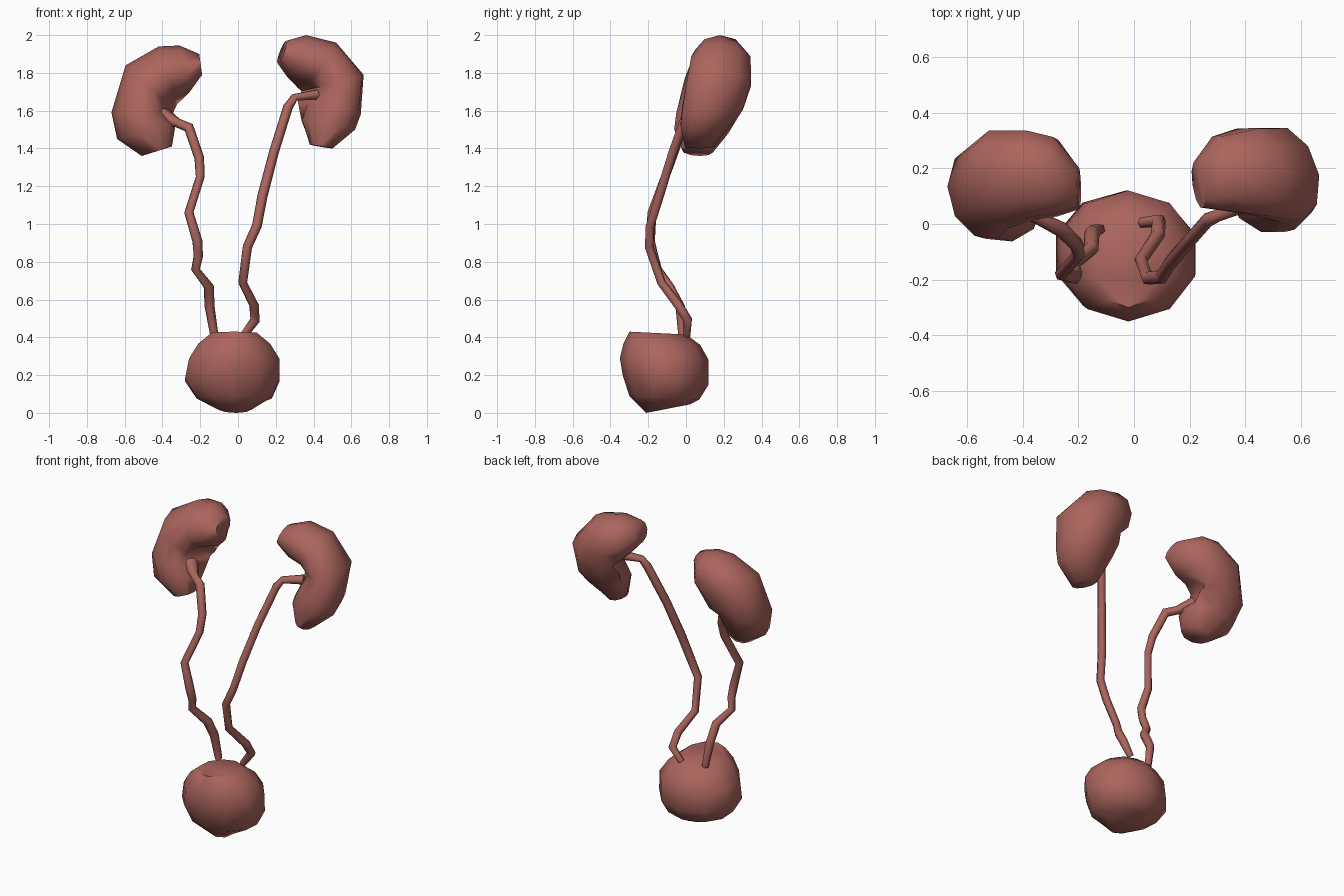
import bpy, bmesh, math
from mathutils import Vector

tissue = bpy.data.materials.new("tissue")
tissue.diffuse_color = (0.41, 0.13, 0.11, 1)


def loft(name, sections, sides=10):
    """Skin elliptical rings: edge a, opposite edge b, half-width vector, bulge of one quadrant."""
    bm = bmesh.new()
    rings = []
    for a, b, w, f in sections:
        a, b, w = Vector(a), Vector(b), Vector(w)
        c, h = (a + b) / 2, (b - a) / 2
        ring = []
        for i in range(sides):
            t = 2 * math.pi * i / sides
            co, si = math.cos(t), math.sin(t)
            bulge = f * 2 * max(co, 0) * max(si, 0)
            ring.append(bm.verts.new(c + h * co + w * si + h.normalized() * bulge))
        rings.append(ring)
    for r, s in zip(rings, rings[1:]):
        for i in range(sides):
            j = (i + 1) % sides
            bm.faces.new((r[i], r[j], s[j], s[i]))
    bm.faces.new(rings[0])
    bm.faces.new(rings[-1])
    bmesh.ops.recalc_face_normals(bm, faces=bm.faces)
    mesh = bpy.data.meshes.new(name)
    bm.to_mesh(mesh)
    bm.free()
    ob = bpy.data.objects.new(name, mesh)
    bpy.context.collection.objects.link(ob)
    mesh.materials.append(tissue)
    bpy.ops.object.select_all(action='DESELECT')
    ob.select_set(True)
    bpy.context.view_layer.objects.active = ob
    bpy.ops.object.shade_smooth_by_angle(angle=math.radians(65))


def kidney(name, lean, skew, rows):
    """Rows: outer x, z, inner x, z, mid depth, half depth, fill behind the hollow."""
    loft(name, [((ox, y + lean, oz), (ix, y - lean, iz), (skew * d, d, 0), f)
                for ox, oz, ix, iz, y, d, f in rows])


def tube(name, points):
    """Six-sided tube; each point is x, y, z, radius."""
    cu = bpy.data.curves.new(name, 'CURVE')
    cu.dimensions = '3D'
    cu.bevel_depth = 1.0
    cu.bevel_resolution = 1
    cu.use_fill_caps = True
    sp = cu.splines.new('POLY')
    sp.points.add(len(points) - 1)
    for p, (x, y, z, r) in zip(sp.points, points):
        p.co = (x, y, z, 1)
        p.radius = r
    cu.materials.append(tissue)
    bpy.context.collection.objects.link(bpy.data.objects.new(name, cu))


# Kidneys, upper lobe to lower lobe; the hollow faces inward and forward
kidney("kidney_left", 0.015, 0.0, [
    (-0.205, 1.90, -0.19, 1.79, 0.13, 0.075, 0.0),
    (-0.31, 1.945, -0.255, 1.70, 0.17, 0.145, 0.02),
    (-0.42, 1.94, -0.335, 1.67, 0.175, 0.165, 0.07),
    (-0.595, 1.84, -0.38, 1.64, 0.16, 0.18, 0.09),
    (-0.67, 1.59, -0.39, 1.59, 0.12, 0.175, 0.08),
    (-0.64, 1.45, -0.33, 1.53, 0.08, 0.145, 0.02),
    (-0.51, 1.36, -0.35, 1.41, 0.06, 0.08, 0.0)])
kidney("kidney_right", 0.0, -0.15, [
    (0.255, 1.97, 0.21, 1.85, 0.14, 0.085, 0.0),
    (0.36, 2.00, 0.275, 1.77, 0.18, 0.14, 0.02),
    (0.52, 1.96, 0.36, 1.75, 0.185, 0.165, 0.07),
    (0.665, 1.79, 0.41, 1.72, 0.175, 0.178, 0.09),
    (0.65, 1.58, 0.37, 1.64, 0.14, 0.168, 0.07),
    (0.62, 1.50, 0.34, 1.55, 0.10, 0.135, 0.02),
    (0.50, 1.40, 0.38, 1.42, 0.07, 0.08, 0.0)])

# Bladder, bottom to top
loft("bladder", [
    ((-0.01, -0.21, 0.0), (-0.03, 0.02, 0.045), (0.09, 0, 0), 0),
    ((-0.02, -0.30, 0.09), (-0.02, 0.07, 0.07), (0.21, 0, 0), 0),
    ((-0.03, -0.335, 0.20), (-0.03, 0.12, 0.15), (0.263, 0, 0), 0),
    ((-0.02, -0.35, 0.29), (-0.02, 0.12, 0.28), (0.252, 0, 0), 0),
    ((-0.02, -0.33, 0.37), (-0.02, 0.075, 0.36), (0.20, 0, 0), 0),
    ((-0.02, -0.30, 0.43), (-0.02, 0.00, 0.415), (0.125, 0, 0), 0)])

# Ureters, kidney to bladder
tube("ureter_left", [
    (-0.40, 0.08, 1.57, 0.05), (-0.32, 0.01, 1.535, 0.025), (-0.26, -0.02, 1.51, 0.028),
    (-0.205, -0.075, 1.35, 0.026), (-0.20, -0.11, 1.25, 0.024), (-0.26, -0.18, 1.06, 0.025),
    (-0.215, -0.19, 0.91, 0.027), (-0.21, -0.17, 0.83, 0.025), (-0.225, -0.15, 0.76, 0.024),
    (-0.155, -0.09, 0.67, 0.028), (-0.15, -0.03, 0.56, 0.027), (-0.125, -0.02, 0.41, 0.022)])
tube("ureter_right", [
    (0.42, 0.08, 1.685, 0.03), (0.30, 0.03, 1.67, 0.022), (0.265, 0.015, 1.62, 0.026),
    (0.19, -0.07, 1.38, 0.026), (0.13, -0.14, 1.15, 0.027), (0.10, -0.19, 0.99, 0.026),
    (0.05, -0.195, 0.88, 0.025), (0.025, -0.13, 0.69, 0.024), (0.085, -0.04, 0.57, 0.026),
    (0.09, 0.01, 0.49, 0.026), (0.03, 0.005, 0.41, 0.020)])
